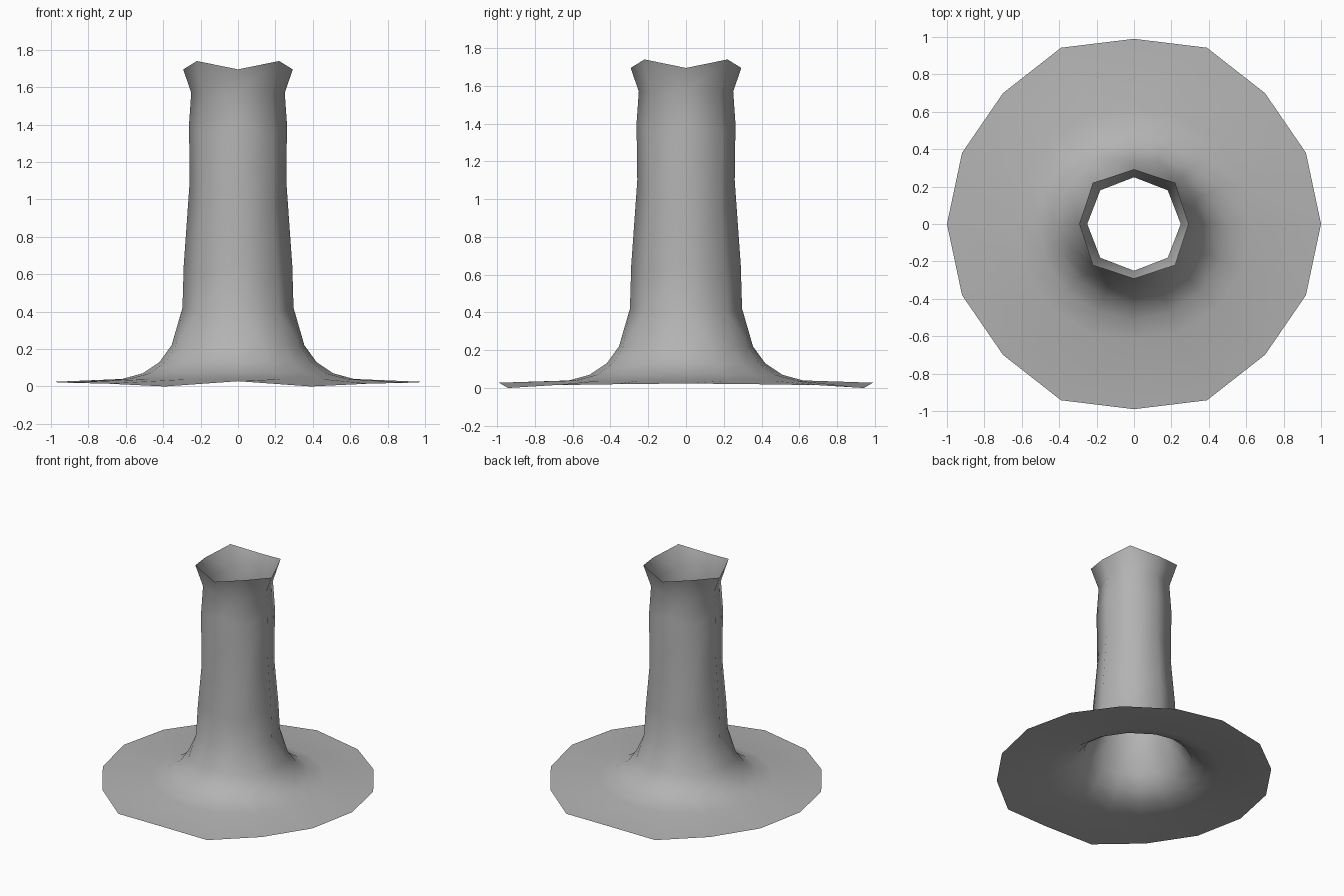
import bpy, bmesh, math

if "Cube" in bpy.data.objects:
    bpy.data.objects.remove(bpy.data.objects["Cube"])

# Profile rings from rim to mouth: sides, radius on axes, radius on diagonals, z on axes, z on diagonals
RINGS = [
    (16, 0.99, 0.99, 0.028, 0.015),
    (16, 0.62, 0.63, 0.040, 0.040),
    (16, 0.51, 0.51, 0.070, 0.070),
    (16, 0.42, 0.42, 0.130, 0.130),
    (16, 0.355, 0.36, 0.220, 0.220),
    (8, 0.297, 0.305, 0.420, 0.400),
    (8, 0.290, 0.295, 0.650, 0.600),
    (8, 0.258, 0.265, 1.100, 0.950),
    (8, 0.262, 0.270, 1.400, 1.350),
    (8, 0.250, 0.255, 1.570, 1.570),
    (8, 0.293, 0.311, 1.695, 1.740),
]

bm = bmesh.new()
rows = []
for k, (n, ra, rd, za, zd) in enumerate(RINGS):
    row = []
    for i in range(n):
        a = 2 * math.pi * i / n
        step = i * 16 // n
        r, z = (ra, za) if step % 4 == 0 else (rd, zd)
        if k == 0 and step % 8 == 0:     # rim reaches full width along x
            r, z = 1.0, 0.024
        if k == 0 and step % 2:          # wavy rim between main spokes
            steep = step in (3, 5, 11, 13)
            r, z = (1.02, 0.0) if steep else (0.995, 0.02)
        row.append(bm.verts.new((r * math.cos(a), r * math.sin(a), z)))
    rows.append(row)

# Single-walled skin, fanning where 16 sides become 8
for lo, hi in zip(rows, rows[1:]):
    n, m = len(lo), len(hi)
    if n == m:
        for i in range(n):
            j = (i + 1) % n
            bm.faces.new((lo[i], lo[j], hi[j], hi[i]))
    else:
        for i in range(m):
            a, b, c = lo[2 * i], lo[2 * i + 1], lo[(2 * i + 2) % n]
            p, q = hi[i], hi[(i + 1) % m]
            bm.faces.new((a, b, p))
            bm.faces.new((b, q, p))
            bm.faces.new((b, c, q))

for f in bm.faces:
    f.smooth = True
mesh = bpy.data.meshes.new("flared_tube")
bm.to_mesh(mesh)
bm.free()

# Mid-grey surface
grey = bpy.data.materials.new("mid_grey")
grey.diffuse_color = (0.45, 0.45, 0.45, 1)
grey.use_nodes = True
grey.node_tree.nodes["Principled BSDF"].inputs["Base Color"].default_value = grey.diffuse_color
mesh.materials.append(grey)
bpy.context.collection.objects.link(bpy.data.objects.new("flared_tube", mesh))
